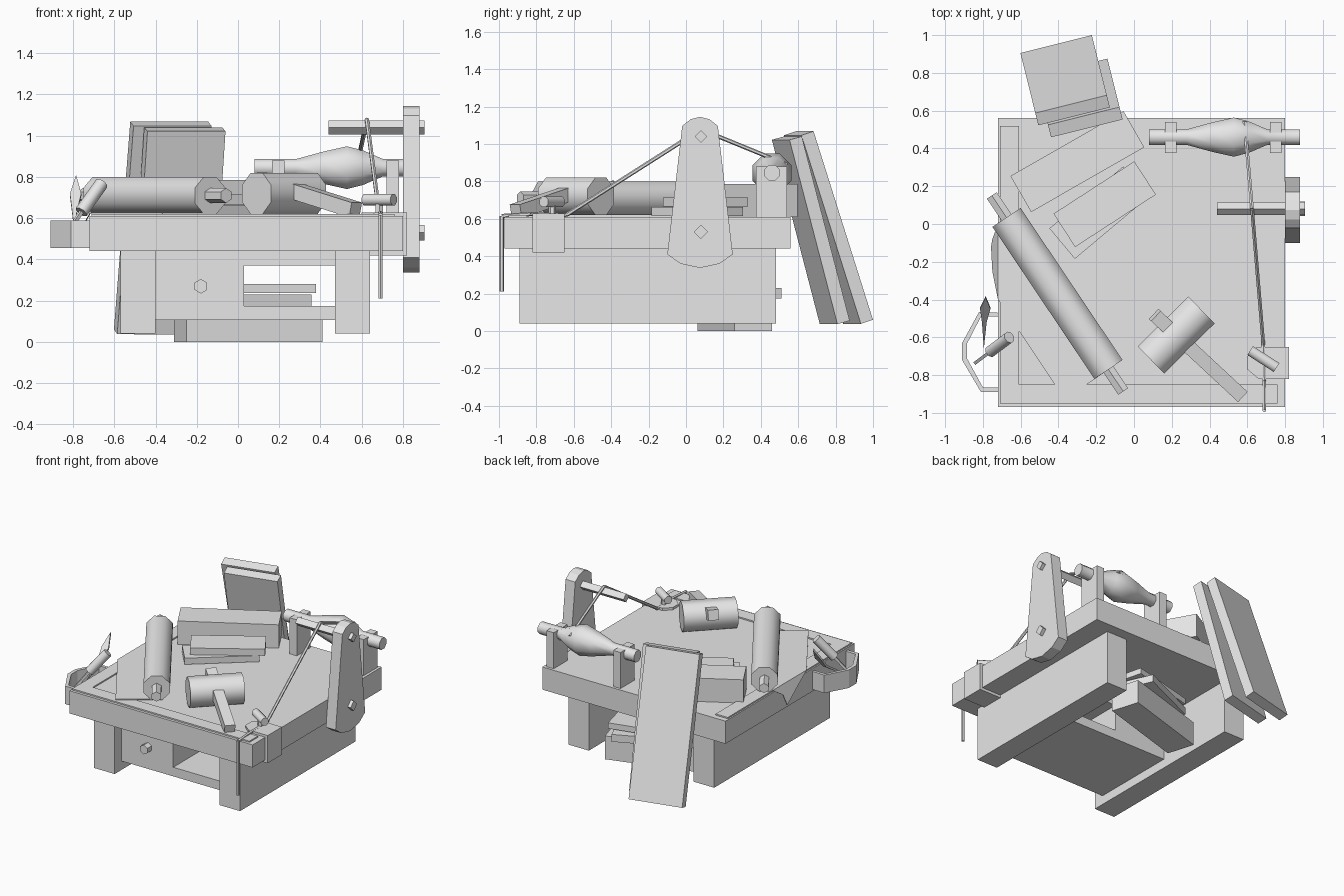
import bpy, bmesh
from math import radians, pi
from mathutils import Vector, Matrix

cube = bpy.data.objects.get("Cube")
if cube:
    bpy.data.objects.remove(cube, do_unlink=True)

GREY = (0.8, 0.8, 0.8, 1)
mat = bpy.data.materials.new("plain_grey")
mat.use_nodes = True
mat.diffuse_color = GREY
mat.node_tree.nodes["Principled BSDF"].inputs["Base Color"].default_value = GREY


def finish(name, bm, smooth=False):
    bmesh.ops.recalc_face_normals(bm, faces=bm.faces)
    me = bpy.data.meshes.new(name)
    bm.to_mesh(me)
    bm.free()
    me.materials.append(mat)
    ob = bpy.data.objects.new(name, me)
    bpy.context.collection.objects.link(ob)
    if smooth:
        bpy.ops.object.select_all(action='DESELECT')
        ob.select_set(True)
        bpy.context.view_layer.objects.active = ob
        bpy.ops.object.shade_smooth_by_angle(angle=radians(50))
    return ob


def block(name, size, matrix):
    bm = bmesh.new()
    bmesh.ops.create_cube(bm, size=1, matrix=matrix @ Matrix.Diagonal((*size, 1)))
    return finish(name, bm)


def box(name, x, y, z):
    """Axis aligned box from three (low, high) ranges."""
    mid = Vector([(a + b) / 2 for a, b in (x, y, z)])
    return block(name, [b - a for a, b in (x, y, z)], Matrix.Translation(mid))


def turned_box(name, centre, length, width, z, angle):
    mid = Matrix.Translation((*centre, sum(z) / 2))
    return block(name, (length, width, z[1] - z[0]), mid @ Matrix.Rotation(radians(angle), 4, 'Z'))


def lathe(name, a, b, profile, sides=8, turn=0.5):
    """Spin (fraction along a-b, radius) pairs around the axis a-b."""
    a, b = Vector(a), Vector(b)
    q = (b - a).to_track_quat('Z', 'Y')
    bm = bmesh.new()
    rings = []
    for t, r in profile:
        c = a.lerp(b, t)
        rings.append([bm.verts.new(c + q @ (Matrix.Rotation(2 * pi * (i + turn) / sides, 3, 'Z') @ Vector((r, 0, 0))))
                      for i in range(sides)])
    for lo, hi in zip(rings, rings[1:]):
        for i in range(sides):
            j = (i + 1) % sides
            bm.faces.new((lo[i], lo[j], hi[j], hi[i]))
    bm.faces.new(rings[0])
    bm.faces.new(rings[-1])
    return finish(name, bm, sides > 4)


def rod(name, a, b, r, sides=8, turn=0.5):
    return lathe(name, a, b, [(0, r), (1, r)], sides, turn)


def extrude(name, points, offset):
    bm = bmesh.new()
    face = bm.faces.new([bm.verts.new(p) for p in points])
    new = bmesh.ops.extrude_face_region(bm, geom=[face])["geom"]
    bmesh.ops.translate(bm, vec=offset, verts=[v for v in new if isinstance(v, bmesh.types.BMVert)])
    return finish(name, bm)


# Workbench
box("table_top", (-.72, .80), (-.97, .56), (.44, .61))
box("left_leg_slab", (-.57, -.40), (-.89, .48), (.04, .44))
box("right_leg_slab", (.47, .64), (-.89, .48), (.04, .44))
box("drawer", (-.40, .03), (-.81, -.16), (.107, .44))
box("shelf", (.03, .47), (-.81, -.16), (.107, .175))
box("upper_rail", (.03, .47), (-.81, -.16), (.37, .44))
rod("drawer_knob", (-.18, -.81, .27), (-.18, -.86, .27), .035, 6)

# Flat square lying along two edges of the top
box("square_long_arm", (-.71, .76), (-.95, -.85), (.61, .62))
box("square_side_arm", (-.71, -.61), (-.85, .52), (.61, .62))

# Storage below the table
turned_box("floor_chest", (.05, .26), .69, .21, (0, .175), 16.7)
turned_box("lower_stored_book", (.08, .30), .50, .24, (.175, .23), 24)
turned_box("upper_stored_book", (.10, .29), .52, .22, (.237, .28), 14)

# Books on the table
turned_box("large_book", (-.30, .33), .69, .22, (.61, .785), 29.8)
turned_box("lower_book", (-.185, .06), .51, .21, (.615, .662), 40)
turned_box("upper_book", (-.155, .105), .51, .21, (.665, .715), 33)


# Boards leaning on the back
def leaning_board(name, foot, lean, length):
    frame = Matrix.Translation(foot) @ Matrix.Rotation(radians(14), 4, 'Z') @ Matrix.Rotation(radians(lean), 4, 'X')
    block(name, (.39, .07, length), frame @ Matrix.Translation((0, -.035, length / 2)))


leaning_board("outer_board", (-.4125, .9525, .06), 18, 1.06)
leaning_board("inner_board", (-.33, .828, .055), 15, 1.02)

# Rolling pin on a sheet that droops over the left edge
pin_a, pin_b = Vector((-.675, .035, .71)), Vector((-.135, -.77, .71))
along = (pin_b - pin_a).normalized()
rod("rolling_pin", pin_a, pin_b, .097)
rod("pin_back_handle", pin_a - along * .14, pin_a, .036, 6)
rod("pin_front_handle", pin_b, pin_b + along * .14, .036, 6)
extrude("sheet", [(-.72, .0, .621), (-.72, -.40, .621), (-.365, -.93, .621), (-.135, -.77, .621), (-.66, .02, .621)],
        (0, 0, .006))
extrude("sheet_droop", [(-.72, .0, .625), (-.75, -.08, .57), (-.757, -.12, .48), (-.75, -.25, .57), (-.72, -.40, .625)],
        (.006, 0, 0))

# Mallet
rod("mallet_head", (.09, -.72, .72), (.357, -.455, .72), .108)
haft_a, haft_b = Vector((.11, -.482, .785)), Vector((.57, -.91, .64))
rod("mallet_handle", haft_a, haft_b, .052, 4)

# Upright arm with pegs
arm = [(-.10, .41), (-.03, .36), (.075, .337), (.18, .36), (.25, .41),
       (.17, 1.097), (.125, 1.132), (.075, 1.145), (.025, 1.132), (-.02, 1.097)]
extrude("upright_arm", [(.80, y, z) for y, z in arm], (.08, 0, 0))
rod("upper_peg", (.44, .08, 1.04), (.905, .08, 1.04), .033, 4, 0)
rod("lower_peg", (.78, .08, .53), (.905, .08, .53), .038, 4, 0)

# Spindle on two stands
lathe("spindle", (.08, .46, .845), (.88, .46, .845),
      [(0, .045), (.25, .045), (.42, .085), (.56, .112), (.66, .09), (.78, .045), (1, .045)])
for side, x in (("left", .165), ("right", .72)):
    box(side + "_spindle_stand", (x, x + .06), (.375, .54), (.61, .88))

# Cord from the spindle over the peg to the clamp, and its hanging end
path = [Vector(p) for p in ((.585, .54, .89), (.625, .08, 1.078), (.685, -.64, .62), (.69, -.83, .625),
                            (.69, -.985, .615), (.69, -.985, .21))]
for i, (a, b) in enumerate(zip(path, path[1:])):
    rod("cord_part_%d" % (i + 1), a, b, .011, 6)

# Clamp on the right front corner
top = [(.60, -.77), (.66, -.82), (.82, -.82), (.82, -.65), (.65, -.65), (.60, -.70)]
extrude("clamp_top", [(x, y, .61) for x, y in top], (0, 0, .018))
box("clamp_side", (.80, .82), (-.82, -.65), (.42, .61))
box("clamp_bottom", (.64, .82), (-.82, -.65), (.42, .44))
rod("clamp_stem", (.685, -.715, .62), (.685, -.715, .68), .02, 6)
rod("clamp_knob", (.615, -.67, .69), (.755, -.76, .69), .03)

# Tool loop on the left edge: a bent band swept around its outline
outer = [(-.72, -.47), (-.82, -.465), (-.91, -.63), (-.91, -.72), (-.81, -.89), (-.72, -.89)]
inner = [(-.72, -.49), (-.81, -.49), (-.885, -.635), (-.885, -.71), (-.80, -.865), (-.72, -.865)]
extrude("tool_loop", [(x, y, .455) for x, y in outer + inner[::-1]], (0, 0, .135))

# Tools standing in the loop
rod("chisel_handle", (-.76, -.675, .63), (-.66, -.60, .77), .033)
rod("chisel_blade", (-.84, -.735, .51), (-.76, -.675, .63), .012, 4)
blade = [(-.795, -.66, .55), (-.805, -.52, .64), (-.815, -.45, .72), (-.785, -.39, .81), (-.76, -.45, .72), (-.78, -.52, .64)]
extrude("knife", blade, (0, .008, -.012))
